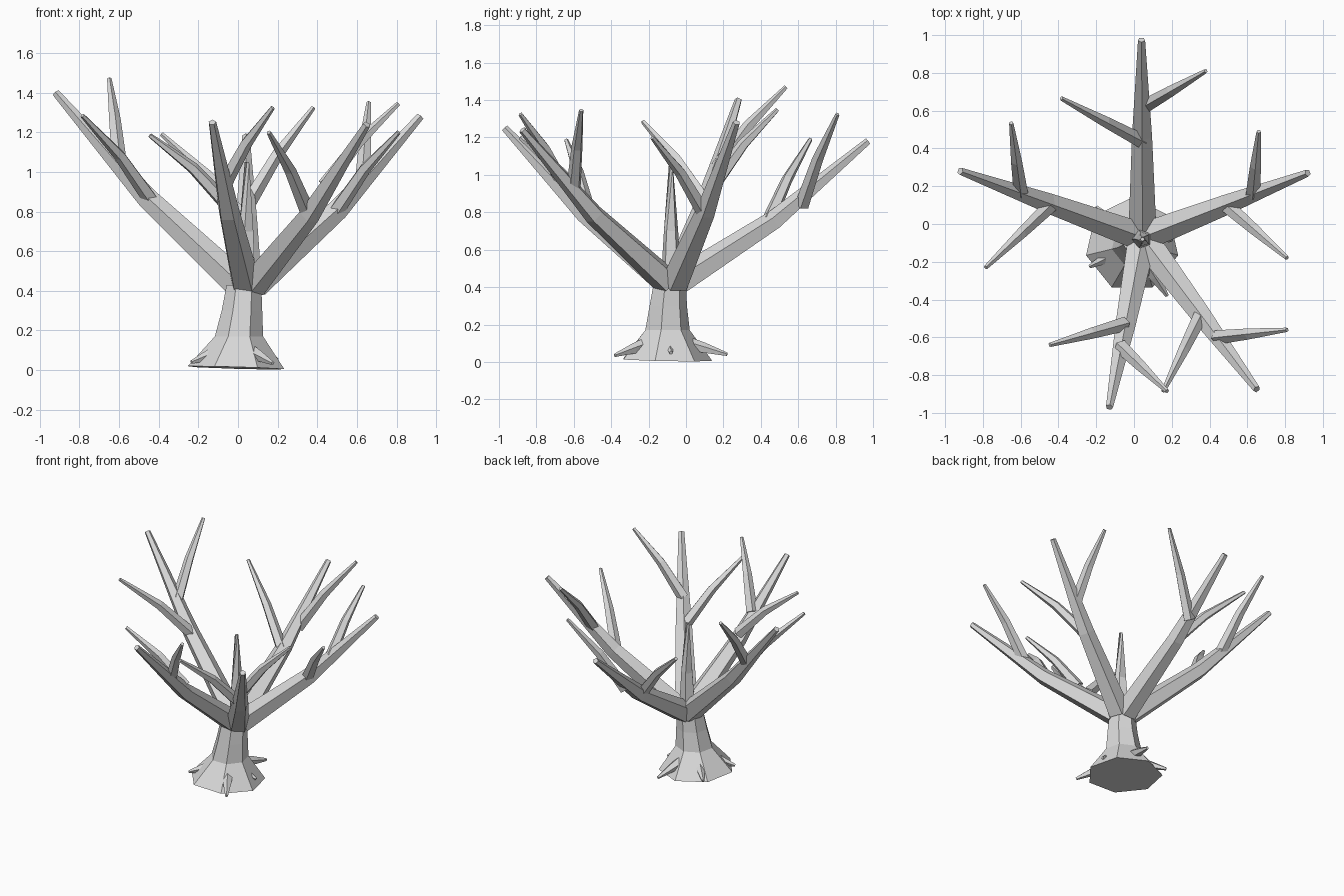
import bpy
import bmesh
import math
from mathutils import Vector, Quaternion

cube = bpy.data.objects.get("Cube")
if cube:
    bpy.data.objects.remove(cube, do_unlink=True)

bark = bpy.data.materials.new("pale_grey_bark")
bark.use_nodes = True
GREY = (0.7, 0.7, 0.7, 1.0)
bark.diffuse_color = GREY
bark.node_tree.nodes["Principled BSDF"].inputs["Base Color"].default_value = GREY


def tube(name, points, radii, sides=5, level=False):
    """Tapered flat-faced limb along a path, capped at both ends."""
    points = [Vector(p) for p in points]
    bm = bmesh.new()
    rings = []
    for i, (p, r) in enumerate(zip(points, radii)):
        along = points[min(i + 1, len(points) - 1)] - points[max(i - 1, 0)]
        turn = Quaternion() if level else along.to_track_quat('Z', 'Y')
        ring = []
        for k in range(sides):
            a = math.pi / 2 + math.tau * k / sides
            ring.append(bm.verts.new(p + turn @ Vector((r * math.cos(a), r * math.sin(a), 0))))
        rings.append(ring)
    for low, high in zip(rings, rings[1:]):
        for k in range(sides):
            n = (k + 1) % sides
            bm.faces.new((low[k], low[n], high[n], high[k]))
    bm.faces.new(rings[0][::-1])
    bm.faces.new(rings[-1])
    bmesh.ops.recalc_face_normals(bm, faces=bm.faces)
    mesh = bpy.data.meshes.new(name)
    bm.to_mesh(mesh)
    bm.free()
    mesh.materials.append(bark)
    obj = bpy.data.objects.new(name, mesh)
    bpy.context.collection.objects.link(obj)
    return obj


# Flared trunk with a slightly tilted foot
trunk = tube("trunk", [(-.01, -.11, 0), (.005, -.105, .17), (.02, -.1, .3), (.03, -.09, .43)],
             [.25, .125, .105, .09], sides=7, level=True)
for v in trunk.data.vertices:
    if v.co.z < .01:
        v.co.z = max(0, .009 - .03 * v.co.x - .02 * v.co.y)

# Upright leader in the middle of the crown
tube("leader", [(.04, -.08, .38), (.045, -.08, .7), (.045, -.08, 1.05)], [.06, .04, .012])

# Main branches: tip, then for each twig its base and tip
crown = Vector((.045, -.07, .43))
branches = {
    "back": ((.04, .975, 1.18), [((.05, .62, .84), (.38, .81, 1.325)),
                                 ((.04, .44, .75), (-.385, .665, 1.19))]),
    "left": ((.92, .27, 1.28), [((.63, .16, .96), (.66, .49, 1.35)),
                                ((.5, .09, .81), (.81, -.18, 1.2))]),
    "right": ((-.92, .28, 1.4), [((-.6, .17, 1.04), (-.65, .535, 1.47)),
                                 ((-.44, .1, .86), (-.785, -.23, 1.285))]),
    "front": ((-.13, -.97, 1.25), [((-.05, -.53, .83), (-.445, -.64, 1.185)),
                                   ((-.07, -.65, .94), (.175, -.885, 1.325))]),
    "front_left": ((.65, -.875, 1.24), [((.44, -.6, .93), (.81, -.56, 1.345)),
                                        ((.35, -.49, .8), (.155, -.885, 1.2))]),
}
for side, (tip, twigs) in branches.items():
    tip = Vector(tip)
    out = tip - crown
    out.z = 0
    start = crown + out.normalized() * .04
    middle = start.lerp(tip, .5) - Vector((0, 0, .05))
    tube(side + "_branch", [start, middle, tip], [.078, .056, .02])
    for i, (base, end) in enumerate(twigs):
        base, end = Vector(base), Vector(end)
        bend = base.lerp(end, .45) + Vector((0, 0, .03))
        tube(f"{side}_twig_{i + 1}", [base, bend, end], [.04, .031, .012])

# Short roots poking out of the flare
foot = Vector((0, -.11, .13))
for i, end in enumerate([(.07, .22, .04), (-.2, .09, .04), (-.235, -.225, .04),
                         (.175, -.38, .035), (.2, -.08, .05)]):
    end = Vector(end)
    start = foot.lerp(end, .25)
    tube(f"root_{i + 1}", [start, start.lerp(end, .5), end], [.04, .03, .01])
